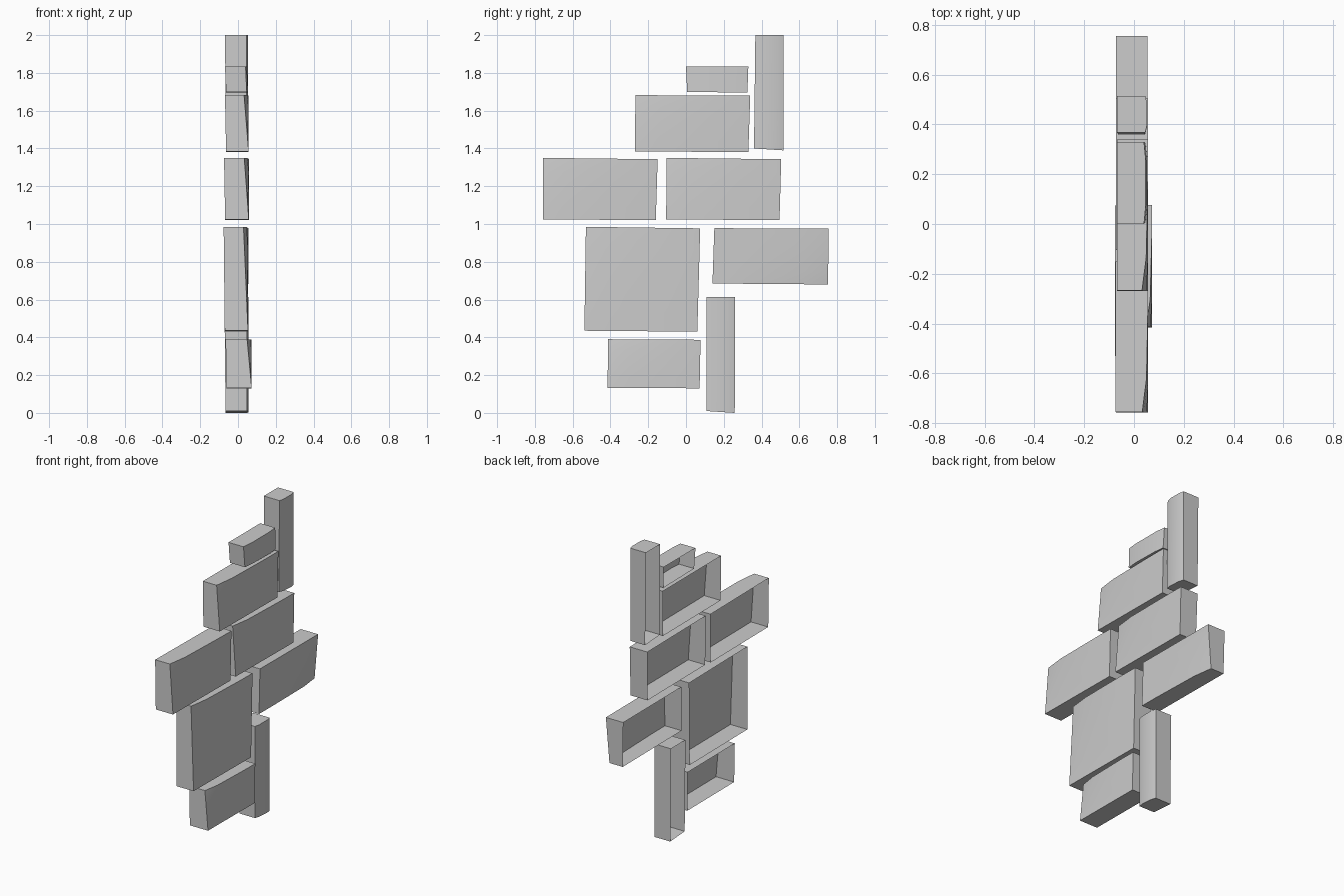
import bpy, bmesh, math
from mathutils import Vector

if "Cube" in bpy.data.objects:
    bpy.data.objects.remove(bpy.data.objects["Cube"])

# u runs along y, v runs along z across the front face
STEPS = (0.0, 0.22, 0.78, 1.0)


def drop(u, v, style):
    """How far a point of the front face sits behind the flat front plane."""
    if style == "tall":                       # softly rounded long edges
        return 0.008 if u in (0, 1) else 0.0
    if style == "short":                      # leaning brick, bulging low middle
        return 0.006 * v + (0.007 if u in (0, 1) else 0.0)
    if style == "low_right":                  # worn corner, bottom +y
        u, v = 1 - u, v
    else:                                     # worn corner, top -y
        v = 1 - v
    if u == 0:
        return 0.024 * (1 - v)
    return 0.007 if (v == 0 and u < 0.5) else 0.0


def brick(name, corners, x_back, x_front, style):
    """Hollow brick shell, open at the back (-x)."""
    bl, br, tr, tl = [Vector(c) for c in corners]
    bm = bmesh.new()
    rows = []
    for v in STEPS:
        row = []
        for u in STEPS:
            p = bl.lerp(br, u).lerp(tl.lerp(tr, u), v)
            row.append(bm.verts.new((x_front - drop(u, v, style), p.x, p.y)))
        rows.append(row)
    n = len(STEPS) - 1
    for j in range(n):
        for i in range(n):
            bm.faces.new((rows[j][i], rows[j][i + 1], rows[j + 1][i + 1], rows[j + 1][i]))
    # side walls: pull the outline straight back
    ring = rows[0][:-1] + [r[-1] for r in rows[:-1]] + rows[-1][:0:-1] + [r[0] for r in rows[:0:-1]]
    lo, hi = bl.y, tl.y
    back = [bm.verts.new((x_back - 0.006 * (w.co.z - lo) / (hi - lo), w.co.y, w.co.z)) for w in ring]
    for i in range(len(ring)):
        k = (i + 1) % len(ring)
        bm.faces.new((ring[k], ring[i], back[i], back[k]))
    me = bpy.data.meshes.new(name)
    bm.to_mesh(me)
    bm.free()
    ob = bpy.data.objects.new(name, me)
    bpy.context.collection.objects.link(ob)
    bpy.ops.object.select_all(action='DESELECT')
    ob.select_set(True)
    bpy.context.view_layer.objects.active = ob
    bpy.ops.object.shade_smooth_by_angle(angle=math.radians(35))


# corners in (y, z): bottom -y, bottom +y, top +y, top -y
brick("upright_brick_top", ((.36, 1.40), (.515, 1.39), (.515, 2.0), (.367, 2.0)), -.063, .053, "tall")
brick("small_brick", ((.006, 1.70), (.325, 1.695), (.33, 1.835), (0, 1.835)), -.063, .053, "short")
brick("upper_brick", ((-.27, 1.385), (.33, 1.38), (.34, 1.68), (-.268, 1.682)), -.063, .056, "top_left")
brick("middle_brick_left", ((-.758, 1.025), (-.16, 1.02), (-.15, 1.343), (-.756, 1.35)), -.068, .057, "top_left")
brick("middle_brick_right", ((-.105, 1.025), (.495, 1.02), (.504, 1.343), (-.103, 1.35)), -.066, .057, "top_left")
brick("large_brick", ((-.538, .435), (.06, .43), (.075, .977), (-.53, .985)), -.07, .053, "top_left")
brick("side_brick", ((.14, .685), (.752, .68), (.755, .975), (.15, .978)), -.066, .055, "low_right")
brick("lower_brick", ((-.415, .133), (.072, .13), (.077, .387), (-.413, .39)), -.06, .072, "top_left")
brick("upright_brick_bottom", ((.108, .01), (.258, 0), (.26, .613), (.108, .613)), -.066, .055, "tall")
